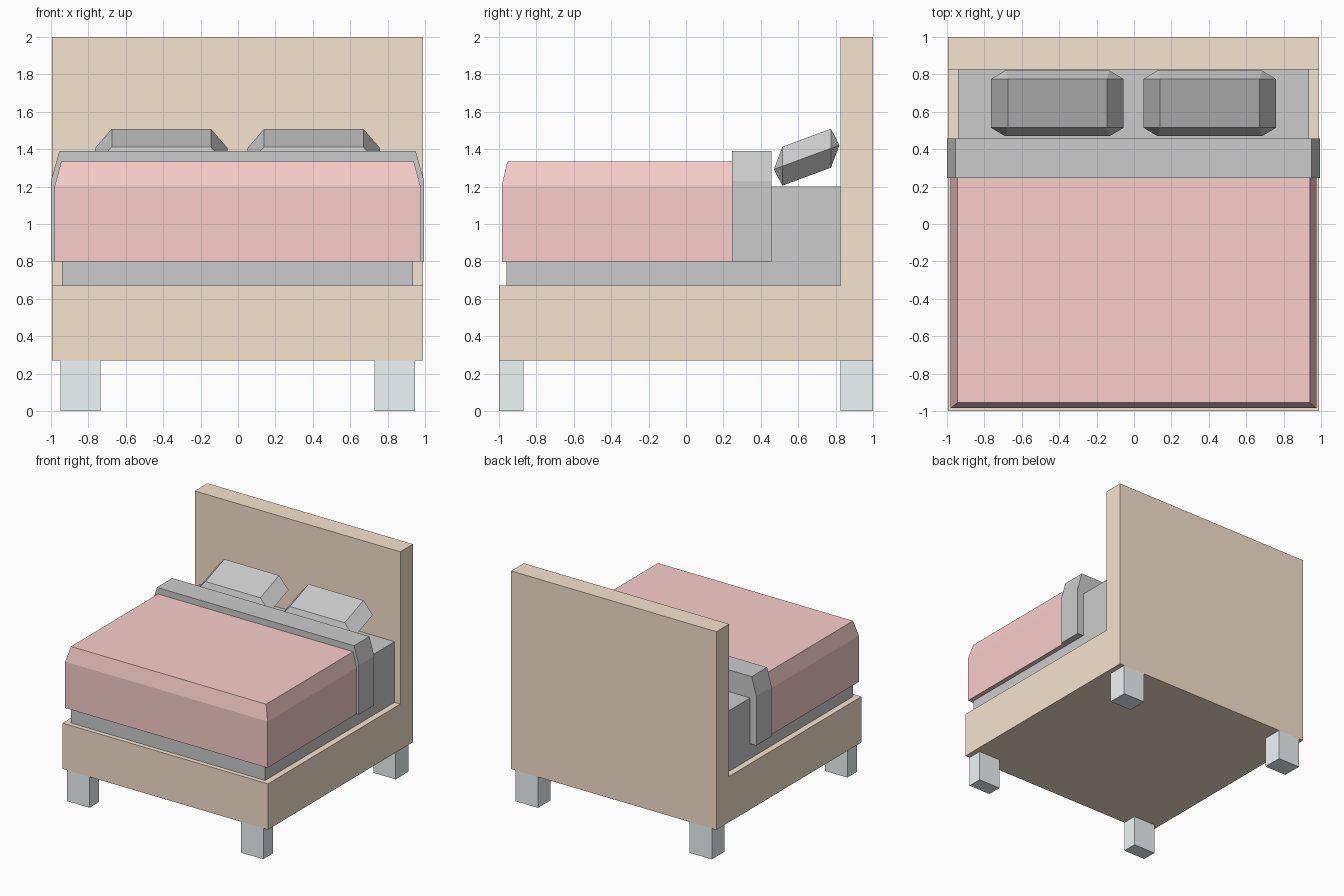
import bpy, bmesh

if "Cube" in bpy.data.objects:
    bpy.data.objects.remove(bpy.data.objects["Cube"])


def material(name, rgb):
    m = bpy.data.materials.new(name)
    m.diffuse_color = (*rgb, 1)
    m.use_nodes = True
    m.node_tree.nodes["Principled BSDF"].inputs["Base Color"].default_value = m.diffuse_color
    return m


def finish(name, bm, mat=None):
    bmesh.ops.recalc_face_normals(bm, faces=bm.faces)
    me = bpy.data.meshes.new(name)
    bm.to_mesh(me)
    bm.free()
    ob = bpy.data.objects.new(name, me)
    bpy.context.collection.objects.link(ob)
    if mat:
        me.materials.append(mat)
    return ob


def loft(name, rings, mat=None):
    """Closed solid through matching rings of points."""
    bm = bmesh.new()
    loops = [[bm.verts.new(p) for p in ring] for ring in rings]
    n = len(loops[0])
    for a, b in zip(loops, loops[1:]):
        for i in range(n):
            j = (i + 1) % n
            bm.faces.new((a[i], a[j], b[j], b[i]))
    bm.faces.new(loops[0])
    bm.faces.new(loops[-1])
    return finish(name, bm, mat)


def rect(x0, x1, y0, y1, z):
    return [(x0, y0, z), (x1, y0, z), (x1, y1, z), (x0, y1, z)]


def box(name, x0, x1, y0, y1, z0, z1, mat=None):
    return loft(name, [rect(x0, x1, y0, y1, z0), rect(x0, x1, y0, y1, z1)], mat)


wood = material("wood", (0.93, 0.77, 0.62))
red = material("blanket_red", (0.95, 0.62, 0.60))
metal = material("leg_grey", (0.86, 0.91, 0.91))

# Bed base and headboard as one L-shaped side profile
side = [(-1, 0.27), (1, 0.27), (1, 2), (0.825, 2), (0.825, 0.67), (-1, 0.67)]
loft("bed_frame", [[(x, y, z) for y, z in side] for x in (-0.995, 0.99)], wood)

# Legs, shallow at the front and deeper under the headboard
for end, y0, y1 in (("front", -1, -0.87), ("back", 0.825, 1)):
    for hand, x0, x1 in (("left", -0.95, -0.735), ("right", 0.73, 0.945)):
        box(f"{end}_{hand}_leg", x0, x1, y0, y1, 0, 0.27, metal)

# Mattress
box("mattress", -0.94, 0.935, -0.96, 0.825, 0.67, 1.20)

# Blanket with sloping upper sides and front
loft("blanket", [rect(-0.98, 0.975, -0.985, 0.245, 0.80),
                 rect(-0.98, 0.975, -0.985, 0.245, 1.205),
                 rect(-0.945, 0.94, -0.955, 0.245, 1.335)], red)

# Folded sheet band
loft("folded_sheet", [rect(-1, 0.995, 0.245, 0.458, 0.80),
                      rect(-1, 0.995, 0.245, 0.458, 1.23),
                      rect(-0.955, 0.95, 0.245, 0.458, 1.39)])


# Pillows: flat top and bottom, chamfered to a narrow middle, leaning back
def pillow(name, cx, cy=0.645, cz=1.357, lean=0.37):
    outer_x, inner_x, outer_y, inner_y, h = 0.355, 0.265, 0.175, 0.13, 0.104
    bm = bmesh.new()
    for sx in (-1, 1):
        for sy in (-1, 1):
            for px, py, pz in ((inner_x, inner_y, h), (inner_x, inner_y, -h),
                               (outer_x, inner_y, 0), (inner_x + 0.015, outer_y, 0)):
                y = sy * py
                bm.verts.new((cx + sx * px, cy + y, cz + pz + lean * y))
    bmesh.ops.convex_hull(bm, input=bm.verts)
    bmesh.ops.dissolve_limit(bm, angle_limit=0.01, verts=bm.verts, edges=bm.edges)
    return finish(name, bm)


pillow("left_pillow", -0.41)
pillow("right_pillow", 0.405)
